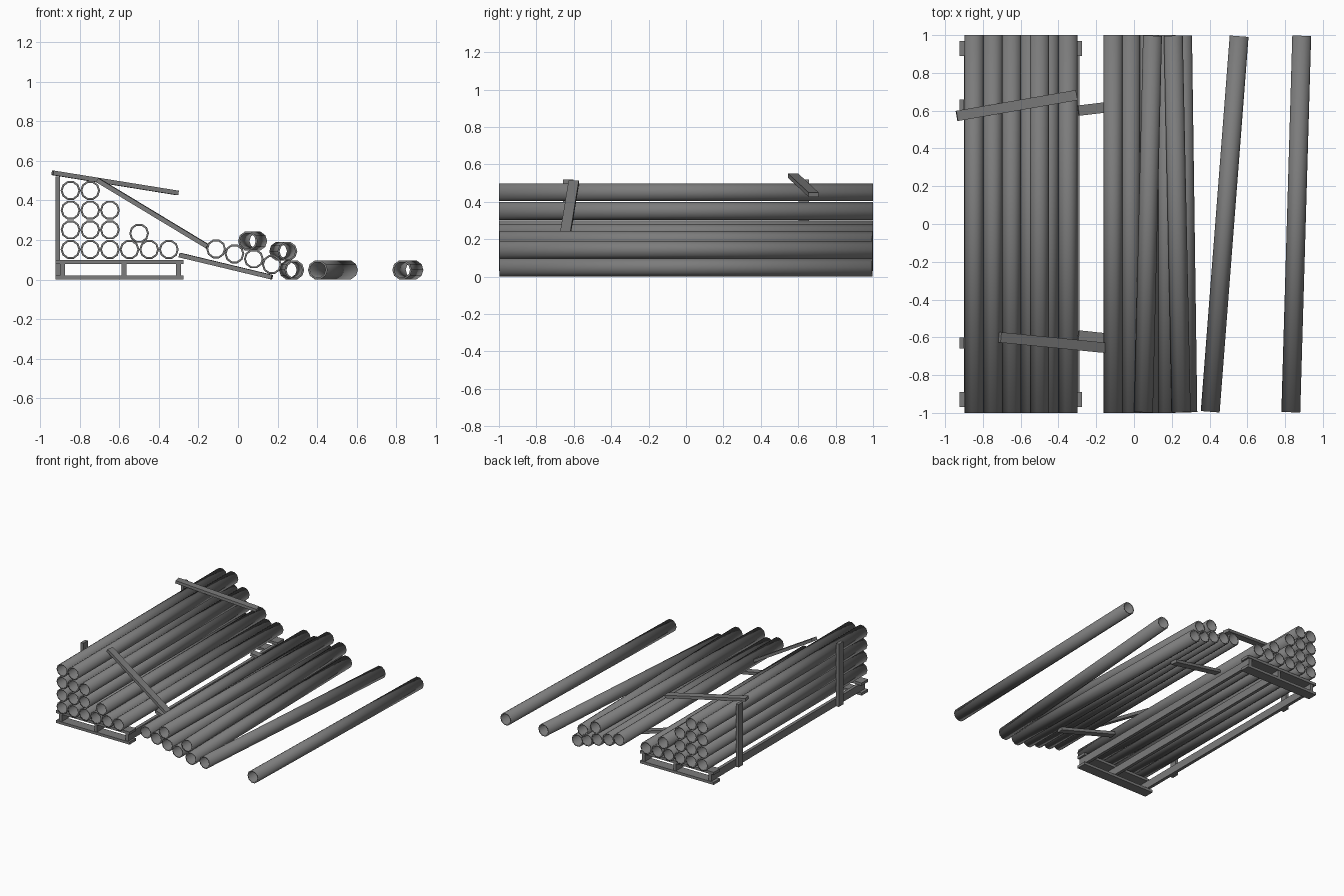
import bpy, bmesh, math
from mathutils import Vector, Matrix

if "Cube" in bpy.data.objects:
    bpy.data.objects.remove(bpy.data.objects["Cube"])

grey = bpy.data.materials.new("weathered_grey")
grey.diffuse_color = (0.2, 0.2, 0.2, 1)
grey.use_nodes = True
grey.node_tree.nodes["Principled BSDF"].inputs["Base Color"].default_value = grey.diffuse_color


def finish(name, bm, smooth=False):
    bmesh.ops.recalc_face_normals(bm, faces=bm.faces[:])
    me = bpy.data.meshes.new(name)
    for f in bm.faces:
        f.smooth = smooth
    bm.to_mesh(me)
    bm.free()
    me.materials.append(grey)
    ob = bpy.data.objects.new(name, me)
    bpy.context.collection.objects.link(ob)
    return ob


def pipe(name, x_front, x_back, z, r_out=0.05, r_in=0.04, sides=10):
    """Hollow pipe, 2 long, running from the front (-y) to the back (+y)."""
    bm = bmesh.new()
    turn = Matrix.Rotation(-math.atan2(x_back - x_front, 2), 3, 'Z')
    mid = Vector(((x_front + x_back) / 2, 0, z))
    half = 1.0 if x_front == x_back else 0.997
    loops = []
    for r, y in ((r_out, -half), (r_out, half), (r_in, half), (r_in, -half)):
        loops.append([bm.verts.new(mid + turn @ Vector((
            r * math.cos(math.tau * i / sides), y,
            r * math.sin(math.tau * i / sides)))) for i in range(sides)])
    for k in range(4):
        a, b = loops[k], loops[(k + 1) % 4]
        for i in range(sides):
            j = (i + 1) % sides
            bm.faces.new((a[i], a[j], b[j], b[i]))
    return finish(name, bm, smooth=True)


def plank(name, p0, p1, width, thick):
    """Board between two centre points, its width kept level."""
    p0, p1 = Vector(p0), Vector(p1)
    d = p1 - p0
    along = d.normalized()
    side = Vector((0, 0, 1)).cross(along).normalized()
    up = along.cross(side)
    frame = Matrix((along, side, up)).transposed().to_4x4()
    frame.translation = (p0 + p1) / 2
    bm = bmesh.new()
    bmesh.ops.create_cube(bm, size=1, matrix=frame @ Matrix.Diagonal((d.length, width, thick, 1)))
    return finish(name, bm)


def box(name, x0, x1, y0, y1, z0, z1):
    return plank(name, (x0, (y0 + y1) / 2, (z0 + z1) / 2),
                 (x1, (y0 + y1) / 2, (z0 + z1) / 2), y1 - y0, z1 - z0)


# Stacked pipes: columns per row, bottom to top
for row, count in enumerate((6, 3, 3, 2)):
    for col in range(count):
        x = -0.847 + 0.0995 * col
        pipe(f"stacked_pipe_{row}_{col}", x, x, 0.152 + 0.0995 * row)
pipe("nested_pipe", -0.5, -0.5, 0.234)

# Loose pipes: front x, back x, height
loose = [(-0.111, -0.111, 0.155), (-0.018, -0.018, 0.13), (0.08, 0.08, 0.105),
         (0.171, 0.171, 0.076), (0.285, 0.257, 0.049), (0.05, 0.098, 0.195),
         (0.25, 0.208, 0.143), (0.403, 0.557, 0.049), (0.83, 0.888, 0.049)]
for i, p in enumerate(loose):
    pipe(f"loose_pipe_{i}", *p)

# Pallet: long beams on edge, with cross boards above and below both ends
for i, x in enumerate((-0.887, -0.577, -0.302)):
    box(f"pallet_beam_{i}", x - 0.0125, x + 0.0125, -0.965, 0.965, 0.02, 0.08)
for end, y in (("front", -0.93), ("back", 0.93)):
    box(f"{end}_lower_board", -0.923, -0.275, y - 0.04, y + 0.04, 0.0, 0.021)
    box(f"{end}_upper_board", -0.923, -0.275, y - 0.04, y + 0.04, 0.079, 0.1)

# Upright stakes holding the left side of the stack
for end, y in (("front", -0.63), ("back", 0.63)):
    box(f"{end}_stake", -0.924, -0.9, y - 0.028, y + 0.028, 0.02, 0.52)

# Ramp boards under the loose pipes
plank("back_ramp_board", (-0.295, 0.60, 0.124), (0.172, 0.656, 0.012), 0.055, 0.023)
plank("front_ramp_board", (-0.295, -0.59, 0.124), (0.172, -0.64, 0.012), 0.055, 0.023)

# Broken planks lying on top of the stack
plank("back_fallen_plank", (-0.938, 0.572, 0.54), (-0.305, 0.682, 0.438), 0.055, 0.023)
plank("front_fallen_plank", (-0.71, -0.60, 0.503), (-0.155, -0.655, 0.168), 0.055, 0.023)
